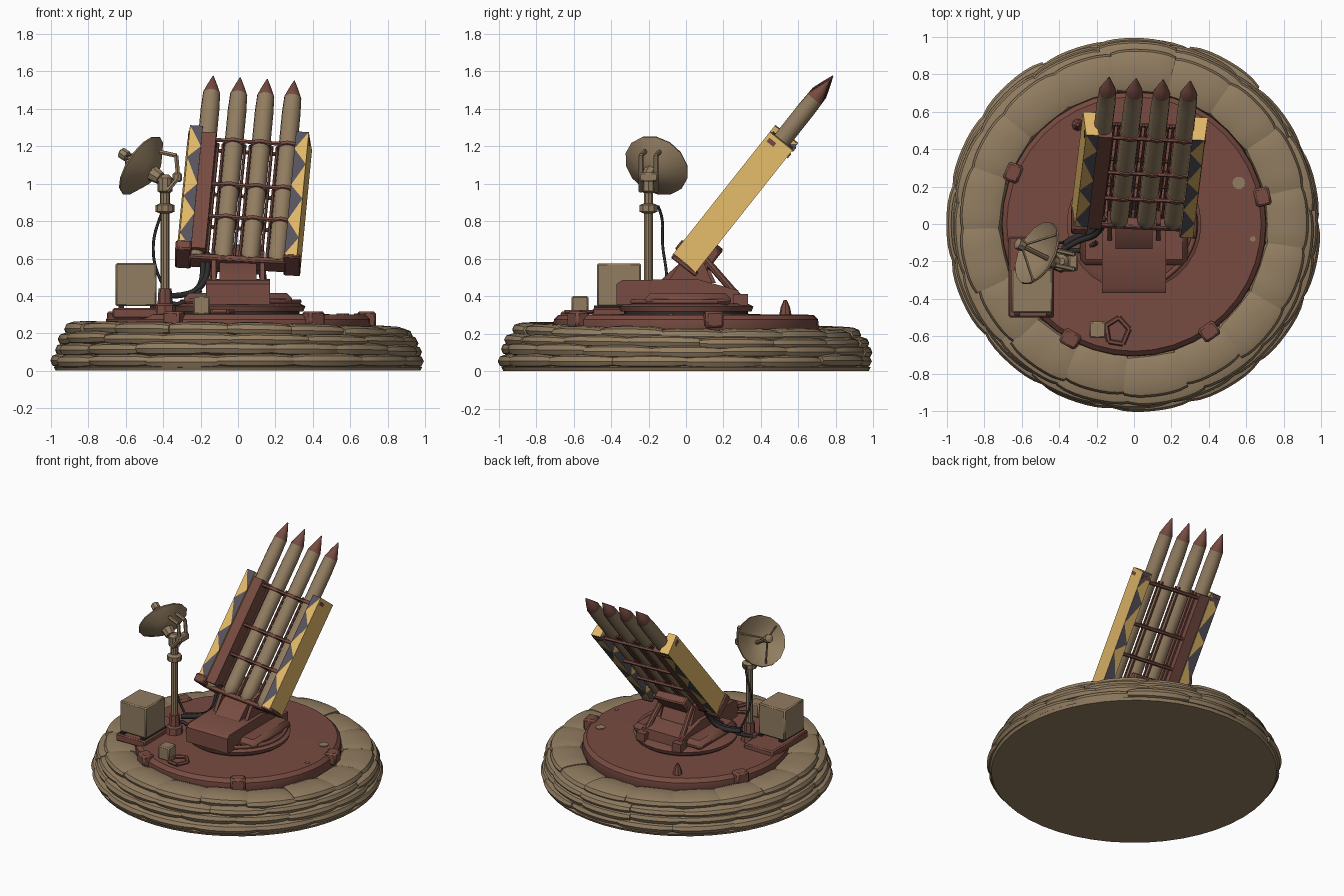
import bpy, bmesh, math, random
from mathutils import Matrix, Vector

if "Cube" in bpy.data.objects:
    bpy.data.objects.remove(bpy.data.objects["Cube"])

random.seed(4)

def material(name, rgb):
    m = bpy.data.materials.new(name)
    m.diffuse_color = [((c / 255 + 0.055) / 1.055) ** 2.4 for c in rgb] + [1]
    m.use_nodes = True
    m.node_tree.nodes["Principled BSDF"].inputs["Base Color"].default_value = m.diffuse_color
    return m

TAN = material("tan", (146, 125, 97))
RED = material("oxide red", (119, 75, 65))
YELLOW = material("camo yellow", (226, 185, 104))
SLATE = material("camo slate", (88, 84, 95))
BLACK = material("cable black", (46, 44, 44))

def add(name, verts, faces, mats, matrix=None, indices=None):
    me = bpy.data.meshes.new(name)
    me.from_pydata([tuple(v) for v in verts], [], faces)
    for m in (mats if isinstance(mats, list) else [mats]):
        me.materials.append(m)
    if indices:
        me.polygons.foreach_set("material_index", indices)
    if matrix:
        me.transform(matrix)
    bm = bmesh.new()
    bm.from_mesh(me)
    bmesh.ops.recalc_face_normals(bm, faces=bm.faces)
    bm.to_mesh(me)
    bm.free()
    ob = bpy.data.objects.new(name, me)
    bpy.context.collection.objects.link(ob)
    return ob

def box(name, lo, hi, mat, matrix=None, bevel=0.0):
    v = [(x, y, z) for x in (lo[0], hi[0]) for y in (lo[1], hi[1]) for z in (lo[2], hi[2])]
    f = [(0, 1, 3, 2), (4, 6, 7, 5), (0, 4, 5, 1), (2, 3, 7, 6), (0, 2, 6, 4), (1, 5, 7, 3)]
    ob = add(name, v, f, mat, matrix)
    if bevel:
        b = ob.modifiers.new("bevel", "BEVEL")
        b.width, b.segments = bevel, 1
    return ob

def prism(name, yz, x0, x1, mat):
    n = len(yz)
    v = [(x, y, z) for x in (x0, x1) for y, z in yz]
    f = [tuple(range(n)), tuple(range(n, 2 * n))]
    f += [(i, (i + 1) % n, n + (i + 1) % n, n + i) for i in range(n)]
    return add(name, v, f, mat)

def lathe(name, profile, mats, segs=16, matrix=None, rule=None):
    # revolve (radius, height) points about z; rule gives a material per band
    v, f, idx, n = [], [], [], len(profile)
    for r, z in profile:
        v += [(r * math.cos(2 * math.pi * k / segs), r * math.sin(2 * math.pi * k / segs), z)
              for k in range(segs)]
    for i in range(n - 1):
        for k in range(segs):
            a, b = i * segs + k, i * segs + (k + 1) % segs
            f.append((a, b, b + segs, a + segs))
            idx.append(rule(i) if rule else 0)
    f += [tuple(range(segs)), tuple(range((n - 1) * segs, n * segs))]
    idx += [idx[0], idx[-1]]
    return add(name, v, f, mats, matrix, idx)

def rod(name, a, b, r, mat, segs=8, parent=Matrix()):
    a, b = parent @ Vector(a), parent @ Vector(b)
    d = b - a
    m = Matrix.Translation(a) @ d.to_track_quat('Z', 'Y').to_matrix().to_4x4()
    return lathe(name, [(r, 0), (r, d.length)], mat, segs, m)

def cable(name, pts, r, mat):
    cu = bpy.data.curves.new(name, 'CURVE')
    cu.dimensions, cu.bevel_depth, cu.bevel_resolution, cu.resolution_u = '3D', r, 1, 4
    cu.use_fill_caps = True
    s = cu.splines.new('NURBS')
    s.points.add(len(pts) - 1)
    for p, c in zip(s.points, pts):
        p.co = (*c, 1)
    s.use_endpoint_u, s.order_u = True, 3
    cu.materials.append(mat)
    bpy.context.collection.objects.link(bpy.data.objects.new(name, cu))

# --- Sandbag wall: stacked rings of bulging bags, sagging a little to one side ---
def bag_ring(name, rc, rw, zc, zh, count, offset, sag):
    v, f, secs, ring = [], [], 8, 12
    for b in range(count):
        start = len(v)
        jr, jz, js = random.uniform(-.010, .010), random.uniform(-.005, .005), random.uniform(.95, 1.06)
        for s in range(secs + 1):
            t = 2 * s / secs - 1
            k = (0.72 + 0.28 * (1 - t ** 4)) * js
            ang = 2 * math.pi * (b + offset + 0.52 * t + 0.5) / count
            for q in range(ring):
                th = 2 * math.pi * q / ring
                c, sn = math.cos(th), math.sin(th)
                r = rc + jr + rw * (0.6 + 0.4 * k) * math.copysign(abs(c) ** .7, c)
                x, y = r * math.cos(ang), r * math.sin(ang)
                z = zc + jz + zh * k * math.copysign(abs(sn) ** .7, sn)
                v.append((x, y, max(0.008, z - sag * (x + y))))
        for s in range(secs):
            for q in range(ring):
                a, c = start + s * ring + q, start + s * ring + (q + 1) % ring
                f.append((a, c, c + ring, a + ring))
        f += [tuple(range(start, start + ring)), tuple(range(start + secs * ring, start + (secs + 1) * ring))]
    add(name, v, f, TAN)

bag_ring("sandbags_bottom", .872, .127, .052, .042, 15, 0, 0)
bag_ring("sandbags_lower", .865, .12, .108, .042, 16, .5, .005)
bag_ring("sandbags_upper", .85, .12, .158, .040, 15, .2, .01)
bag_ring("sandbags_top", .81, .115, .203, .042, 17, .6, .016)
lathe("ground_disc", [(.975, 0), (.985, .02), (.95, .03)], TAN, 48)
lathe("wall_core", [(.95, .03), (.94, .14), (.86, .18)], RED, 48)

# --- Round platform and fittings ---
lathe("platform", [(.68, .15), (.71, .22), (.705, .275), (.68, .30), (.2, .305)], RED, 40)
for deg in (12, 157, -55, -119):
    m = Matrix.Rotation(math.radians(deg), 4, 'Z')
    box("platform_lug", (.66, -.05, .23), (.745, .05, .318), RED, m, .012)
lathe("platform_spike", [(.035, .29), (.025, .34), (.008, .38)], RED, 8, Matrix.Translation((-.3, .53, 0)))
for x, y, r in ((.56, .22, .034), (.635, -.08, .015)):
    lathe("platform_patch", [(r, .298), (r, .306)], TAN, 10, Matrix.Translation((x, y, 0)))
box("small_crate", (-.24, -.61, .30), (-.15, -.52, .40), TAN, None, .008)
for k in range(5):
    a, b = [math.radians(72 * j + 10) for j in (k, k + 1)]
    rod("loose_ring", (-.09 + .065 * math.cos(a), -.575 + .075 * math.sin(a), .315),
        (-.09 + .065 * math.cos(b), -.575 + .075 * math.sin(b), .315), .013, RED, 6)

# --- Turntable and pedestal ---
lathe("turntable_seal", [(.33, .30), (.33, .325)], BLACK, 28)
lathe("turntable", [(.35, .318), (.36, .345), (.33, .36), (.1, .36)], RED, 28)
box("turntable_wings", (-.29, -.22, .34), (.29, .24, .415), RED, None, .03)
prism("pedestal_body", [(-.37, .355), (-.37, .465), (-.34, .485), (.06, .49), (.28, .43), (.29, .355)], -.17, .17, RED)
prism("pedestal_neck", [(-.15, .47), (-.04, .57), (.10, .60), (.16, .47)], -.10, .10, RED)
for s in (-1, 1):
    rod("rear_strut", (s * .12, .10, .60), (s * .15, .30, .37), .02, RED)
    box("strut_foot", (s * .15 - .035, .25, .35), (s * .15 + .035, .33, .41), RED)
    prism("trunnion_plate", [(-.1, .47), (0, .62), (.07, .64), (.14, .47)], s * .13 - .012, s * .13 + .012, RED)

# --- Tilted launcher, in local axes: x across, y along the rockets, z outward ---
L = Matrix.Translation((0, .015, .605)) @ Matrix.Rotation(math.radians(51.6), 4, 'X') @ Matrix.Rotation(-.075, 4, 'Z')

def camo_panel(name, s):
    # outer face plain yellow; other long faces are triangles of alternating colour
    n, v, f, idx = 7, [], [], []
    for i in range(n + 1):
        for x, z in ((.318, .078), (.335, -.078), (.255, -.078), (.25, .078)):
            j = random.uniform(-.035, .035) if 0 < i < n else 0
            v.append((s * x, -.02 + .84 * i / n + j, z))
    for i in range(n):
        for k in range(4):
            a, b = 4 * i + k, 4 * i + (k + 1) % 4
            c, d = b + 4, a + 4
            if k == 0:
                f += [(a, b, c), (a, c, d)]
                idx += [0, 0]
            elif (i + k) % 2:
                f += [(a, b, c), (a, c, d)]
                idx += [0, 1]
            else:
                f += [(a, b, d), (b, c, d)]
                idx += [1, 0]
    f += [(0, 1, 2, 3), tuple(range(4 * n, 4 * n + 4))]
    add(name, v, f, [YELLOW, SLATE], L, idx + [0, 0])

for s, side in ((-1, "left"), (1, "right")):
    camo_panel(side + "_panel", s)
    x = sorted((s * .26, s * .325))
    box(side + "_panel_bracket", (x[0], .77, -.085), (x[1], .795, .06), RED, L)
box("left_panel_cap", (-.335, -.03, -.088), (-.25, .03, .088), RED, L, .008)
box("right_panel_cap", (.245, -.035, -.09), (.335, -.01, .075), RED, L, .006)
box("left_inner_rail", (-.255, 0, -.07), (-.175, .79, .065), RED, L)

rocket_x = [-.225 + .145 * i for i in range(4)]
for x in rocket_x:
    lathe("rocket", [(.035, -.02), (.047, .0), (.05, .05), (.05, 1.0), (.046, 1.10), (.047, 1.105), (.028, 1.16), (.003, 1.225)],
          [TAN, RED], 14, L @ Matrix.Translation((x, 0, 0)) @ Matrix.Rotation(-math.pi / 2, 4, 'X'),
          lambda i: 1 if i >= 4 else 0)

# cross bars, clamps and long rails
for v in (.24, .46, .76):
    for w in (-.052, .04):
        rod("cross_bar", (-.26, v, w), (.26, v, w), .012, RED, 6, L)
    for x in rocket_x:
        lathe("rocket_clamp", [(.05, v - .012), (.058, v - .01), (.058, v + .01), (.05, v + .012)], RED, 12,
              L @ Matrix.Translation((x, 0, 0)) @ Matrix.Rotation(-math.pi / 2, 4, 'X'))
for i in range(3):
    for dx in (-.014, .014):
        rod("long_rail", (rocket_x[i] + .0725 + dx, 0, -.03), (rocket_x[i] + .0725 + dx, .79, -.03), .008, RED, 6, L)
box("launcher_foot_bar", (-.26, -.04, -.06), (.26, -.005, .03), RED, L, .008)
box("launcher_cradle", (-.13, -.02, -.12), (.13, .14, -.055), RED, L, .01)

# --- Generator box on its plate ---
box("generator_plate", (-.67, -.50, .28), (-.43, -.07, .335), RED, None, .008)
box("generator_box", (-.655, -.475, .345), (-.435, -.24, .575), TAN, None, .008)
for x in (-.64, -.47):
    box("generator_skid", (x, -.49, .33), (x + .03, -.23, .35), BLACK)

# --- Radar mast and dish ---
mast = (-.39, -.20, 0)
lathe("mast_foot", [(.06, .30), (.055, .35), (.04, .36), (.035, .44)], RED, 8, Matrix.Translation(mast))
lathe("mast", [(.024, .40), (.024, .84), (.05, .85), (.05, .885), (.026, .895), (.026, .95), (.04, .96), (.04, 1.03), (.02, 1.05)],
      TAN, 10, Matrix.Translation(mast))
c = Vector((-.50, -.165, 1.085))
n = Vector((-.76, .38, .50)).normalized()
D = Matrix.Translation(c) @ n.to_track_quat('Z', 'Y').to_matrix().to_4x4()
lathe("radar_dish", [(.01, -.065), (.09, -.045), (.182, .02), (.179, .03), (.085, -.03), (.01, -.048)], TAN, 14, D)
lathe("dish_hub", [(.035, -.11), (.045, -.05)], TAN, 8, D)
rod("dish_arm", mast[:2] + (1.0,), D @ Vector((0, 0, -.1)), .026, TAN)
lathe("dish_feed", [(.014, -.05), (.014, .11), (.03, .12), (.03, .16), (.012, .17)], TAN, 8, D)
for k in range(3):
    a = 2 * math.pi * k / 3 + .5
    rod("feed_leg", (.16 * math.cos(a), .16 * math.sin(a), .015), (0, 0, .13), .007, TAN, 5, D)
for dy in (-.04, .04):
    p = [(-.38, -.20 + dy, .96), (-.32, -.20 + dy, 1.03), (-.33, -.20 + dy, 1.15), (-.42, -.18 + dy, 1.17)]
    for a, b in zip(p, p[1:]):
        rod("dish_yoke", a, b, .013, TAN, 6)
box("dish_counterweight", (-.35, -.25, 1.01), (-.30, -.15, 1.06), TAN, None, .008)

# --- Cables ---
cable("mast_cable", [(-.39, -.15, .88), (-.42, -.12, .82), (-.46, -.13, .68), (-.44, -.10, .52), (-.38, -.1, .42)], .008, BLACK)
for d in (0, .025):
    cable("launcher_cable", [(-.38, -.11 - d, .40), (-.30, -.06 - d, .40), (-.21, -.04 - d, .43), (-.18 + d, 0, .52), (-.19 + d, .03, .63)], .017, BLACK)
cable("ground_cable", [(-.43, -.18, .345), (-.38, -.12, .37), (-.30, -.16, .345), (-.2, -.1, .43)], .013, BLACK)
cable("handrail", [(.33 * math.cos(math.radians(a)), .33 * math.sin(math.radians(a)), .37) for a in range(-60, 40, 15)], .014, RED)

# smooth the rounded parts, keep hard edges
for ob in bpy.context.scene.objects:
    ob.select_set(ob.type == 'MESH')
    if ob.type == 'MESH':
        bpy.context.view_layer.objects.active = ob
bpy.ops.object.shade_smooth_by_angle(angle=math.radians(35))
